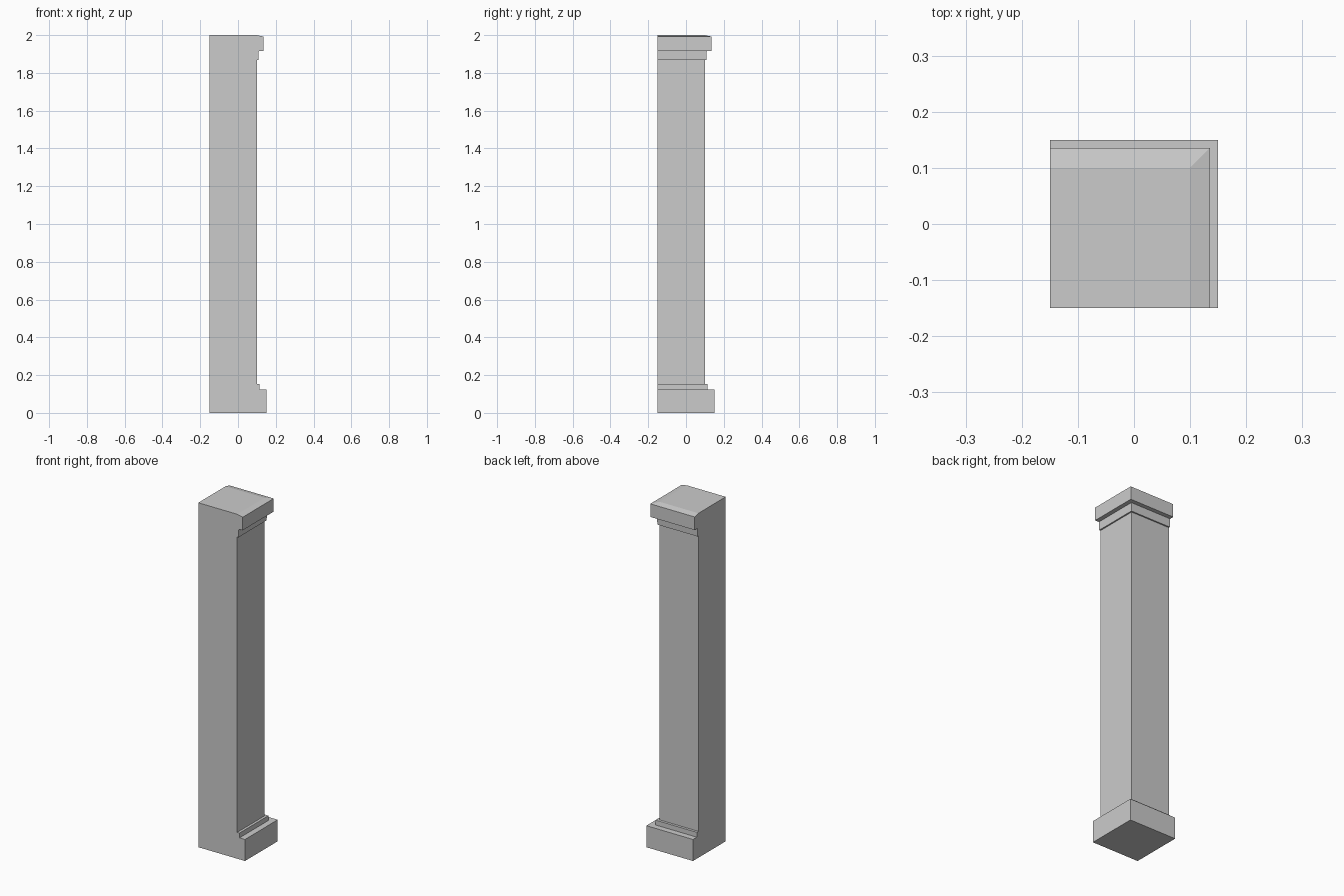
import bpy, bmesh

if "Cube" in bpy.data.objects:
    bpy.data.objects.remove(bpy.data.objects["Cube"])

CORNER = -0.15  # the two plain wall sides meet here

# Moulding profile: (reach of the two decorated sides, height)
PROFILE = [
    (0.15, 0.0), (0.15, 0.125),        # plinth
    (0.115, 0.125), (0.115, 0.153),    # base fillet
    (0.10, 0.153), (0.10, 1.868),      # shaft
    (0.108, 1.868), (0.11, 1.916),     # neck moulding
    (0.135, 1.916), (0.135, 1.992),    # cap slab
    (0.10, 2.0),                       # sloped cap top
]


def square_ring(bm, reach, z):
    c = CORNER
    return [bm.verts.new(p) for p in
            ((c, c, z), (reach, c, z), (reach, reach, z), (c, reach, z))]


def step_profile(name, profile):
    """Stack corner-anchored squares, leaving the two wall sides flat."""
    bm = bmesh.new()
    rings = [square_ring(bm, r, z) for r, z in profile]
    for low, high in zip(rings, rings[1:]):
        for i in range(4):
            j = (i + 1) % 4
            bm.faces.new((low[i], low[j], high[j], high[i]))
    bm.faces.new(rings[0][::-1])
    bm.faces.new(rings[-1])
    # Weld the flat wall corner and drop zero-area slivers at the steps
    bmesh.ops.remove_doubles(bm, verts=bm.verts[:], dist=1e-5)
    bmesh.ops.dissolve_degenerate(bm, edges=bm.edges[:], dist=1e-5)
    bmesh.ops.recalc_face_normals(bm, faces=bm.faces[:])
    mesh = bpy.data.meshes.new(name)
    bm.to_mesh(mesh)
    bm.free()
    obj = bpy.data.objects.new(name, mesh)
    bpy.context.collection.objects.link(obj)
    return obj


# Corner pilaster with base, shaft and capital
step_profile("corner_pilaster", PROFILE)
